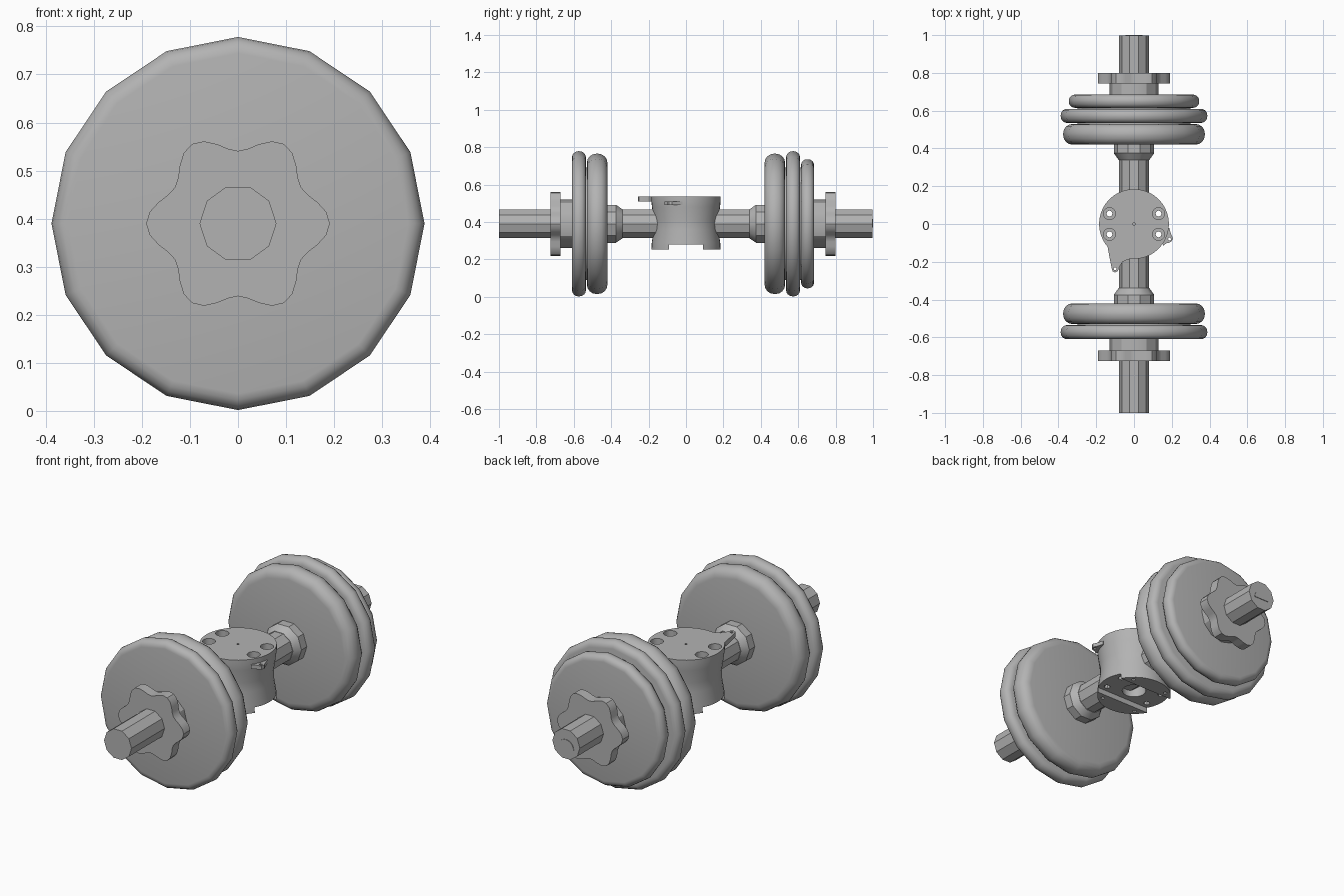
import bpy, bmesh, math
from mathutils import Vector

if "Cube" in bpy.data.objects:
    bpy.data.objects.remove(bpy.data.objects["Cube"])

AXIS_Z = 0.39
grey = bpy.data.materials.new("iron_grey")
grey.diffuse_color = (0.45, 0.45, 0.45, 1)
grey.use_nodes = True
grey.node_tree.nodes["Principled BSDF"].inputs["Base Color"].default_value = grey.diffuse_color


def make_object(name, bm, angle=30):
    bmesh.ops.recalc_face_normals(bm, faces=bm.faces)
    mesh = bpy.data.meshes.new(name)
    bm.to_mesh(mesh)
    bm.free()
    mesh.materials.append(grey)
    ob = bpy.data.objects.new(name, mesh)
    bpy.context.collection.objects.link(ob)
    smooth(ob, angle)
    return ob


def smooth(ob, angle=30):
    bpy.ops.object.select_all(action='DESELECT')
    ob.select_set(True)
    bpy.context.view_layer.objects.active = ob
    bpy.ops.object.shade_smooth_by_angle(angle=math.radians(angle))


def loft(name, rings, angle=30):
    """Skin a list of point rings and cap both ends."""
    bm = bmesh.new()
    rows = [[bm.verts.new(p) for p in ring] for ring in rings]
    n = len(rows[0])
    for a, b in zip(rows, rows[1:]):
        for i in range(n):
            j = (i + 1) % n
            bm.faces.new((a[i], a[j], b[j], b[i]))
    bm.faces.new(rows[0])
    bm.faces.new(rows[-1])
    return make_object(name, bm, angle)


def turned_y(name, profile, sides, wave=0):
    """Turn (radius, y) points about the bar axis; wave adds six lobes."""
    rings = []
    for r, y in profile:
        ring = []
        for i in range(sides):
            a = 2 * math.pi * i / sides
            q = r + wave * math.cos(6 * a)
            ring.append((q * math.cos(a), y, AXIS_Z + q * math.sin(a)))
        rings.append(ring)
    return loft(name, rings)


def turned_z(name, profile, sides, x=0, y=0):
    """Turn (radius, z) points about a vertical axis."""
    return loft(name, [[(x + r * math.cos(2 * math.pi * i / sides),
                         y + r * math.sin(2 * math.pi * i / sides), z)
                        for i in range(sides)] for r, z in profile])


def slab(name, outline, z0, z1):
    return loft(name, [[(x, y, z) for x, y in outline] for z in (z0, z1)])


def cut(ob, cutters):
    for c in cutters:
        c.hide_render = True
        mod = ob.modifiers.new("cut", 'BOOLEAN')
        mod.operation, mod.solver, mod.object = 'DIFFERENCE', 'EXACT', c
        bpy.ops.object.select_all(action='DESELECT')
        ob.select_set(True)
        bpy.context.view_layer.objects.active = ob
        bpy.ops.object.modifier_apply(modifier=mod.name)
        bpy.data.objects.remove(c, do_unlink=True)
    smooth(ob)


def plate(name, r, y0, y1, bevel):
    """Weight plate with a rounded rim."""
    prof = []
    for k in range(5):
        t = math.pi / 2 * k / 4
        prof.append((r - bevel + bevel * math.sin(t), y0 + bevel * (1 - math.cos(t))))
    for k in range(5):
        t = math.pi / 2 * k / 4
        prof.append((r - bevel + bevel * math.cos(t), y1 - bevel * (1 - math.sin(t))))
    turned_y(name, prof, 16)


# Bar, with a half-round mark on the back end
turned_y("bar", [(0.08, -1), (0.08, 0.997)], 10)
mark = [(0.045 * math.cos(math.pi * i / 10), 0.045 * math.sin(math.pi * i / 10) - 0.02)
        for i in range(11)]
loft("bar_end_mark", [[(x, y, AXIS_Z + z) for x, z in mark] for y in (0.99, 1.0)])

# Weight plates: radius, inner y, outer y, rim rounding
plates = [(0.375, 0.42, 0.53, 0.05), (0.388, 0.535, 0.61, 0.034), (0.345, 0.615, 0.685, 0.032)]
for side, label, count, nut in ((-1, "front", 2, 0.61), (1, "back", 3, 0.685)):
    for k, (r, y0, y1, b) in enumerate(plates[:count]):
        lo, hi = sorted((side * y0, side * y1))
        plate(f"{label}_plate_{k + 1}", r, lo, hi, b)
    # Core joining the stacked plates
    turned_y(f"{label}_plate_core", [(0.3, side * 0.45), (0.3, side * (nut - 0.02))], 16)
    # Inner stop collar, flared towards the plates
    turned_y(f"{label}_stop_collar", [(0.082, side * 0.34), (0.107, side * 0.375),
                                      (0.107, side * 0.425)], 10)
    # Star nut with round hub
    turned_y(f"{label}_nut_hub", [(0.13, side * (nut - 0.01)), (0.13, side * (nut + 0.065))], 12)
    turned_y(f"{label}_star_nut", [(0.171, side * (nut + 0.06)), (0.171, side * (nut + 0.115))],
             48, wave=0.02)

# Centre housing: slightly waisted drum
body = turned_z("centre_housing", [(0.185, 0.252), (0.183, 0.29), (0.172, 0.36), (0.172, 0.41),
                                   (0.182, 0.48), (0.185, 0.51), (0.185, 0.537)], 40)
cutters = [slab("slot_cutter", [(-0.3, -0.09), (0.3, -0.09), (0.3, 0.09), (-0.3, 0.09)], 0.2, 0.28),
           turned_z("port_cutter", [(0.06, 0.2), (0.06, 0.345)], 20),
           turned_z("pin_cutter", [(0.006, 0.51), (0.006, 0.6)], 8)]
for x in (-0.13, 0.13):
    for y in (-0.055, 0.055):
        # Counterbored through holes and small foot holes
        cutters.append(turned_z("bore_cutter", [(0.032, 0.485), (0.032, 0.6)], 16, x, y))
        cutters.append(turned_z("screw_cutter", [(0.016, 0.2), (0.016, 0.55)], 8, x, y))
    for y in (-0.12, 0.12):
        cutters.append(turned_z("foot_cutter", [(0.01, 0.2), (0.01, 0.29)], 8, x * 0.8, y))
cut(body, cutters)

# Mounting ears
ear = slab("front_ear", [(-0.14, -0.12), (-0.127, -0.19), (-0.118, -0.235), (-0.113, -0.25),
                         (-0.1, -0.257), (-0.086, -0.25), (-0.076, -0.225), (-0.06, -0.2),
                         (-0.03, -0.187), (0, -0.182), (0, -0.12)], 0.51, 0.535)
cut(ear, [turned_z("ear_cutter", [(0.008, 0.4), (0.008, 0.6)], 8, -0.1, -0.237)])
ear = slab("side_ear", [(0.15, -0.1), (0.155, -0.115), (0.175, -0.1), (0.188, -0.099),
                        (0.201, -0.09), (0.206, -0.075), (0.197, -0.055), (0.186, -0.02),
                        (0.168, -0.03), (0.166, -0.08)], 0.49, 0.51)
cut(ear, [turned_z("ear_cutter", [(0.008, 0.4), (0.008, 0.6)], 8, 0.188, -0.08)])
